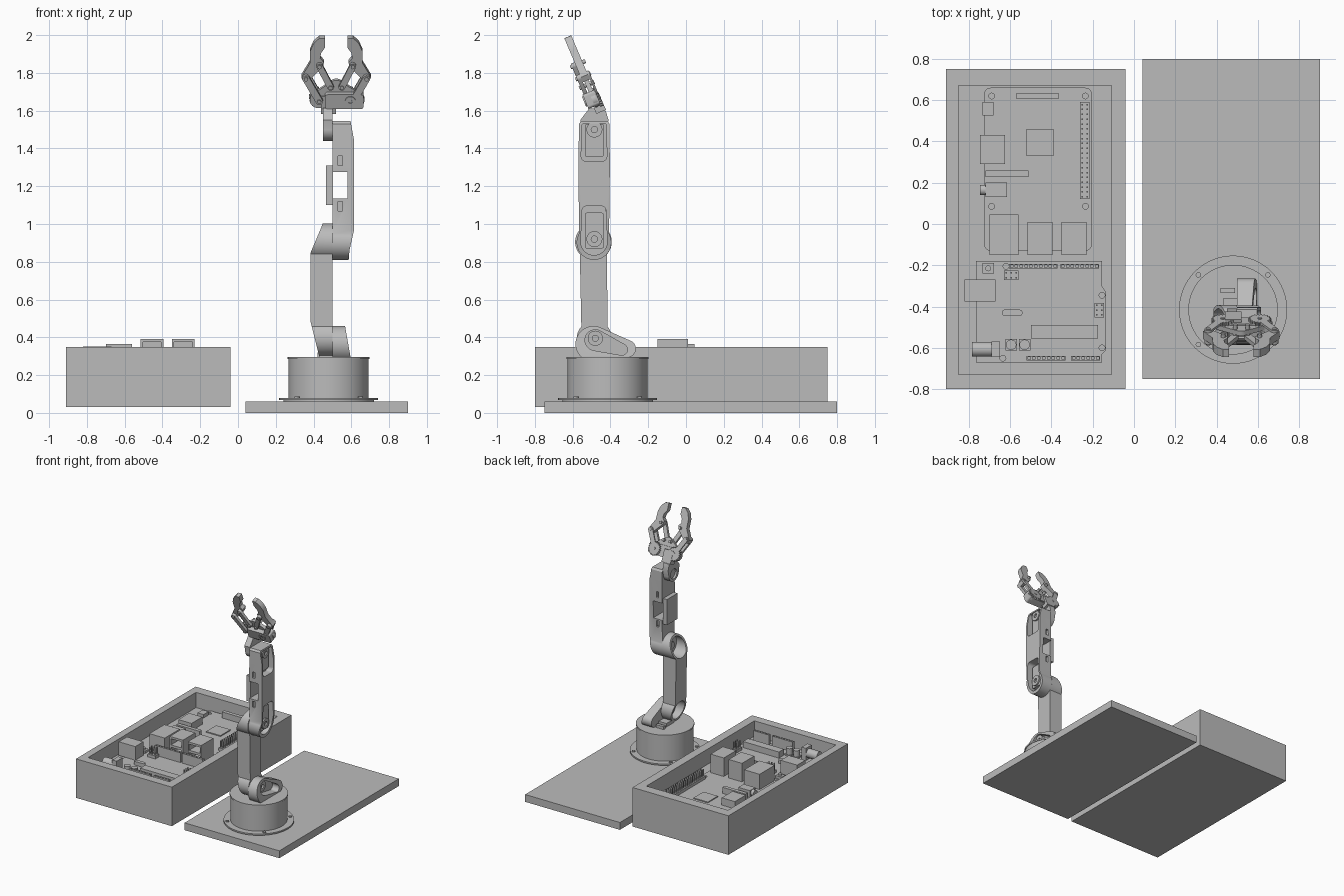
import bpy, bmesh
from math import sin, cos, radians, pi
from mathutils import Matrix, Vector
from mathutils.geometry import convex_hull_2d

if "Cube" in bpy.data.objects:
    bpy.data.objects.remove(bpy.data.objects["Cube"])

grey = bpy.data.materials.new("plain grey")
grey.use_nodes = True
grey.diffuse_color = (0.5, 0.5, 0.5, 1)
grey.node_tree.nodes["Principled BSDF"].inputs["Base Color"].default_value = grey.diffuse_color


def finish(name, bm):
    bmesh.ops.recalc_face_normals(bm, faces=bm.faces)
    mesh = bpy.data.meshes.new(name)
    bm.to_mesh(mesh)
    bm.free()
    mesh.materials.append(grey)
    obj = bpy.data.objects.new(name, mesh)
    bpy.context.collection.objects.link(obj)
    return obj


def boxes(name, bounds):
    """One object made of boxes, each given as x0, x1, y0, y1, z0, z1."""
    bm = bmesh.new()
    for x0, x1, y0, y1, z0, z1 in bounds:
        place = Matrix.Translation(((x0 + x1) / 2, (y0 + y1) / 2, (z0 + z1) / 2))
        bmesh.ops.create_cube(bm, size=1, matrix=place @ Matrix.Diagonal((x1 - x0, y1 - y0, z1 - z0, 1)))
    return finish(name, bm)


def box(name, *bounds):
    return boxes(name, [bounds])


def prism(name, points, axis, lo, hi):
    """Extrude a 2D outline along an axis; the outline uses the other two axes in order."""
    def spot(p, h):
        return {"x": (h, p[0], p[1]), "y": (p[0], h, p[1]), "z": (p[0], p[1], h)}[axis]
    bm = bmesh.new()
    face = bm.faces.new([bm.verts.new(spot(p, lo)) for p in points])
    moved = bmesh.ops.extrude_face_region(bm, geom=[face])["geom"]
    shift = Vector(spot((0, 0), hi - lo))
    bmesh.ops.translate(bm, vec=shift, verts=[g for g in moved if isinstance(g, bmesh.types.BMVert)])
    return finish(name, bm)


def arc(a, b, r, start=0, end=360, n=40):
    steps = n if end - start == 360 else n + 1
    return [(a + r * cos(radians(start + (end - start) * i / n)),
             b + r * sin(radians(start + (end - start) * i / n))) for i in range(steps)]


def hull(*circles):
    """Outline stretched round several (a, b, radius) circles."""
    points = [Vector(p) for c in circles for p in arc(*c)]
    return [tuple(points[i]) for i in convex_hull_2d(points)]


def rounded(x0, x1, y0, y1, r):
    return hull(*[(x, y, r) for x in (x0 + r, x1 - r) for y in (y0 + r, y1 - r)])


def disc(name, a, b, r, axis, lo, hi, n=40):
    return prism(name, arc(a, b, r, n=n), axis, lo, hi)


def carve(obj, *tools, operation="DIFFERENCE"):
    for tool in tools:
        mod = obj.modifiers.new("carve", "BOOLEAN")
        mod.operation, mod.object, mod.solver = operation, tool, "EXACT"
        bpy.context.view_layer.update()
        done = bpy.data.meshes.new_from_object(obj.evaluated_get(bpy.context.evaluated_depsgraph_get()))
        obj.modifiers.clear()
        obj.data = done
        bpy.data.objects.remove(tool)
    return obj


# Electronics tray and arm base board
FLOOR, TOP = 0.225, 0.24
carve(box("tray", -0.91, -0.04, -0.8, 0.75, 0.03, 0.35),
      box("cutter", -0.85, -0.11, -0.73, 0.67, FLOOR, 0.5))
box("base_board", 0.04, 0.9, -0.75, 0.8, 0, 0.06)

# Computer board with mounting holes
carve(prism("computer_board", rounded(-0.725, -0.205, -0.13, 0.66, 0.03), "z", FLOOR, TOP),
      *[disc("cutter", x, y, 0.014, "z", 0.2, 0.3, 16) for x in (-0.69, -0.235) for y in (0.085, 0.62)])

# Controller board with a stepped edge and mounting holes
edge = [(-0.765, -0.67), (-0.155, -0.67), (-0.155, -0.63), (-0.135, -0.61), (-0.135, -0.33),
        (-0.155, -0.3), (-0.155, -0.18), (-0.765, -0.18)]
carve(prism("controller_board", edge, "z", FLOOR, TOP),
      *[disc("cutter", x, y, 0.014, "z", 0.2, 0.3, 16)
        for x, y in ((-0.155, -0.345), (-0.155, -0.6), (-0.62, -0.205), (-0.635, -0.65))])

# Block components: x0, x1, y0, y1, height above the board
for name, x0, x1, y0, y1, high in (
        ("network_port", -0.7, -0.56, -0.15, 0.045, 0.125),
        ("display_port", -0.745, -0.625, 0.29, 0.43, 0.06),
        ("small_power_port", -0.735, -0.68, 0.525, 0.59, 0.028),
        ("audio_block", -0.72, -0.615, 0.13, 0.2, 0.055),
        ("camera_slot", -0.72, -0.51, 0.228, 0.258, 0.05),
        ("screen_slot", -0.57, -0.365, 0.605, 0.635, 0.05),
        ("main_processor", -0.52, -0.39, 0.33, 0.46, 0.008),
        ("data_port", -0.82, -0.67, -0.375, -0.27, 0.112),
        ("power_block", -0.69, -0.65, -0.645, -0.57, 0.1),
        ("reset_base", -0.735, -0.678, -0.24, -0.19, 0.02),
        ("long_chip", -0.5, -0.175, -0.555, -0.49, 0.05)):
    box(name, x0, x1, y0, y1, TOP, TOP + high)
disc("audio_jack", 0.165, 0.268, 0.025, "x", -0.745, -0.71, 24)
disc("power_jack", -0.607, 0.288, 0.036, "x", -0.785, -0.68, 24)
disc("reset_button", -0.706, -0.215, 0.014, "z", TOP, 0.275, 20)
prism("crystal", rounded(-0.64, -0.54, -0.445, -0.415, 0.0145), "z", TOP, 0.27)
for i, x in enumerate((-0.595, -0.53)):
    box(f"capacitor_foot_{i}", x - 0.028, x + 0.028, -0.613, -0.557, TOP, 0.25)
    disc(f"capacitor_{i}", x, -0.585, 0.025, "z", TOP, 0.3, 24)

# Twin stacked ports with open mouths
for i, x in enumerate((-0.515, -0.35)):
    carve(box(f"stacked_port_{i}", x, x + 0.12, -0.15, 0.01, TOP, 0.392),
          boxes("cutter", [(x + 0.012, x + 0.108, -0.2, -0.06, z, z + 0.05) for z in (0.255, 0.325)]))


def pin_header(name, x, y, columns, rows):
    step = 0.0235
    box(name + "_base", x, x + columns * step, y, y + rows * step, TOP, 0.264)
    boxes(name + "_pins", [(x + (i + 0.35) * step, x + (i + 0.65) * step, y + (j + 0.35) * step,
                            y + (j + 0.65) * step, 0.26, 0.32) for i in range(columns) for j in range(rows)])


pin_header("long_header", -0.262, 0.12, 2, 20)
pin_header("upper_header", -0.63, -0.272, 3, 2)
pin_header("side_header", -0.192, -0.452, 2, 3)

# Socket strips with a row of square holes
for i, (x, y, count) in enumerate(((-0.605, -0.205, 10), (-0.357, -0.205, 8), (-0.52, -0.65, 8), (-0.305, -0.65, 6))):
    carve(box(f"socket_strip_{i}", x, x + count * 0.0235, y - 0.011, y + 0.011, TOP, 0.32),
          boxes("cutter", [(x + k * 0.0235 + 0.006, x + k * 0.0235 + 0.018, y - 0.006, y + 0.006, 0.29, 0.4)
                           for k in range(count)]))

# Round turntable with bolted flange
CX, CY = 0.48, -0.415
disc("flange", CX, CY, 0.262, "z", 0.068, 0.08, 64)
disc("flange_foot", CX, CY, 0.24, "z", 0.06, 0.068, 64)
disc("turntable_drum", CX, CY, 0.212, "z", 0.08, 0.284, 64)
disc("turntable_top", CX, CY, 0.217, "z", 0.284, 0.296, 64)
for i in range(4):
    a = pi / 4 + i * pi / 2
    disc(f"flange_bolt_{i}", CX + 0.238 * cos(a), CY + 0.238 * sin(a), 0.013, "z", 0.08, 0.088, 16)
box("shoulder_tab", 0.42, 0.49, -0.335, -0.31, 0.29, 0.32)
box("shoulder_foot", 0.43, 0.5, -0.46, -0.36, 0.29, 0.325)


def hub(name, y, z, r, lo, hi):
    carve(disc(name, y, z, r, "x", lo, hi), disc("cutter", y, z, r * 0.4, "x", hi - 0.015, hi + 0.1, 20))


# Shoulder bracket with servo pocket
shoulder = prism("shoulder_bracket", hull((-0.49, 0.365, 0.095), (-0.31, 0.34, 0.045)), "x", 0.5, 0.6)
carve(shoulder, prism("cutter", [(0.49, 0.2), (0.595, 0.2), (0.595, 0.3), (0.565, 0.47), (0.49, 0.47)], "y", -0.8, 0),
      operation="INTERSECT")
carve(shoulder, prism("cutter", hull((-0.48, 0.385, 0.055), (-0.34, 0.335, 0.03)), "x", 0.53, 0.7))
hub("shoulder_hub", -0.48, 0.395, 0.04, 0.525, 0.56)

# Lower arm: waisted outline, tapered towards both ends, ring recesses
waist = arc(-0.49, 0.905, 0.097, -42, 222) + arc(-0.485, 0.395, 0.093, 138, 402)
lower = prism("lower_arm", waist, "x", 0.38, 0.5)
taper = [(0.5, 0.25), (0.5, 1.1), (0.45, 1.01), (0.44, 0.98), (0.385, 0.85), (0.385, 0.48), (0.425, 0.32), (0.44, 0.25)]
carve(lower, prism("cutter", taper, "y", -0.8, 0), operation="INTERSECT")
carve(lower, disc("cutter", -0.49, 0.905, 0.08, "x", 0.3, 0.485), disc("cutter", -0.485, 0.395, 0.075, "x", 0.3, 0.485))
for name, z in (("elbow_pivot", 0.905), ("shoulder_pivot", 0.395)):
    disc(name, -0.488, z, 0.03, "x", 0.465, 0.51, 24)

# Upper arm: tapered body, open window and two servo pockets
body = arc(-0.487, 0.902, 0.092, 150, 390) + [(-0.403, 1.3), (-0.405, 1.53), (-0.415, 1.545), (-0.555, 1.545),
                                              (-0.567, 1.53), (-0.569, 1.3)]
upper = prism("upper_arm", body, "x", 0.5, 0.63)
taper = [(0.49, 0.8), (0.585, 0.8), (0.59, 0.86), (0.615, 0.97), (0.615, 1.44), (0.595, 1.55), (0.49, 1.55)]
carve(upper, prism("cutter", taper, "y", -0.8, 0), operation="INTERSECT")
carve(upper, box("cutter", 0.5 - 0.02, 0.58, -0.8, 0, 1.135, 1.275),
      boxes("cutter", [(0.53, 0.552, y, y + 0.04, z, z + 0.05) for y in (-0.59, -0.425) for z in (1.07, 1.31)]),
      prism("cutter", hull((-0.487, 0.905, 0.07), (-0.525, 1.07, 0.025), (-0.449, 1.07, 0.025)), "x", 0.545, 0.7),
      prism("cutter", hull((-0.525, 1.36, 0.03), (-0.449, 1.36, 0.03), (-0.54, 1.52, 0.012), (-0.433, 1.52, 0.012)),
            "x", 0.56, 0.7))
box("window_bracket", 0.465, 0.502, -0.555, -0.418, 1.1, 1.31)
for name, z0, z1, axle in (("elbow", 0.87, 1.06, 0.92), ("wrist", 1.355, 1.53, 1.5)):
    prism(name + "_servo", rounded(-0.535, -0.435, z0, z1, 0.012), "x", 0.53, 0.58)
    hub(name + "_hub", -0.485, axle, 0.042, 0.575, 0.592)

# Wrist bracket leaning into the gripper
wrist = arc(-0.485, 1.505, 0.065, 180, 360) + [(-0.41, 1.55), (-0.425, 1.6), (-0.51, 1.615), (-0.56, 1.55)]
carve(prism("wrist_bracket", wrist, "x", 0.45, 0.5), disc("cutter", -0.485, 1.5, 0.04, "x", 0.4, 0.465))

# Gripper, built upright about its own centre and then tilted forward
grip = [prism("gripper_plate", hull((-0.095, 0.065, 0.045), (0.11, 0.065, 0.04), (0, 0.145, 0.035)), "y", -0.012, 0.012),
        prism("gripper_servo", rounded(-0.06, 0.145, 0.03, 0.112, 0.015), "y", -0.048, 0.02),
        carve(disc("gripper_servo_hub", 0.075, 0.075, 0.028, "y", -0.055, -0.04),
              disc("cutter", 0.075, 0.075, 0.011, "y", -0.07, -0.045, 16)),
        box("wrist_flange", -0.08, 0.0, -0.02, 0.035, -0.01, 0.09)]
finger = [(-0.185, 0.2), (-0.172, 0.172), (-0.145, 0.18), (-0.07, 0.26), (-0.065, 0.285), (-0.085, 0.31),
          (-0.08, 0.34), (-0.06, 0.37), (-0.06, 0.425), (-0.09, 0.424), (-0.12, 0.395), (-0.138, 0.35), (-0.14, 0.28)]
for side, s in (("right", 1), ("left", -1)):
    def link(name, start, end, r, lo, hi):
        return prism(f"{side}_{name}", hull((s * start[0], start[1], r), (s * end[0], end[1], r)), "y", lo, hi)

    low, outer, inner, top = (-0.09, 0.07), (-0.16, 0.2), (-0.03, 0.15), (-0.088, 0.27)
    grip.append(prism(side + "_finger", [(s * u, v) for u, v in finger], "y", -0.02, 0.02))
    grip.append(link("outer_link", low, outer, 0.019, -0.042, -0.02))
    grip.append(link("rear_link", low, outer, 0.019, 0.02, 0.032))
    grip.append(link("inner_link", inner, top, 0.017, -0.042, -0.02))
    # Toothed drive gear
    teeth = [(s * low[0] + r * cos(2 * pi * (i + k) / 20), low[1] + r * sin(2 * pi * (i + k) / 20))
             for i in range(20) for k, r in ((0, 0.046), (0.25, 0.055), (0.5, 0.055), (0.75, 0.046))]
    grip.append(prism(side + "_gear", teeth, "y", 0.014, 0.032))
    for i, (u, v) in enumerate((low, outer, inner, top)):
        grip.append(disc(f"{side}_joint_pin_{i}", s * u, v, 0.011, "y", -0.05, 0.036, 16))
tilt = Matrix.Translation((0.52, -0.46, 1.6)) @ Matrix.Rotation(radians(23), 4, "X")
for part in grip:
    part.data.transform(tilt)

# Smooth the curved walls, keep the corners crisp
bpy.ops.object.select_all(action="DESELECT")
for obj in bpy.context.collection.objects:
    if obj.type == "MESH":
        obj.select_set(True)
        bpy.context.view_layer.objects.active = obj
bpy.ops.object.shade_smooth_by_angle(angle=radians(30))
